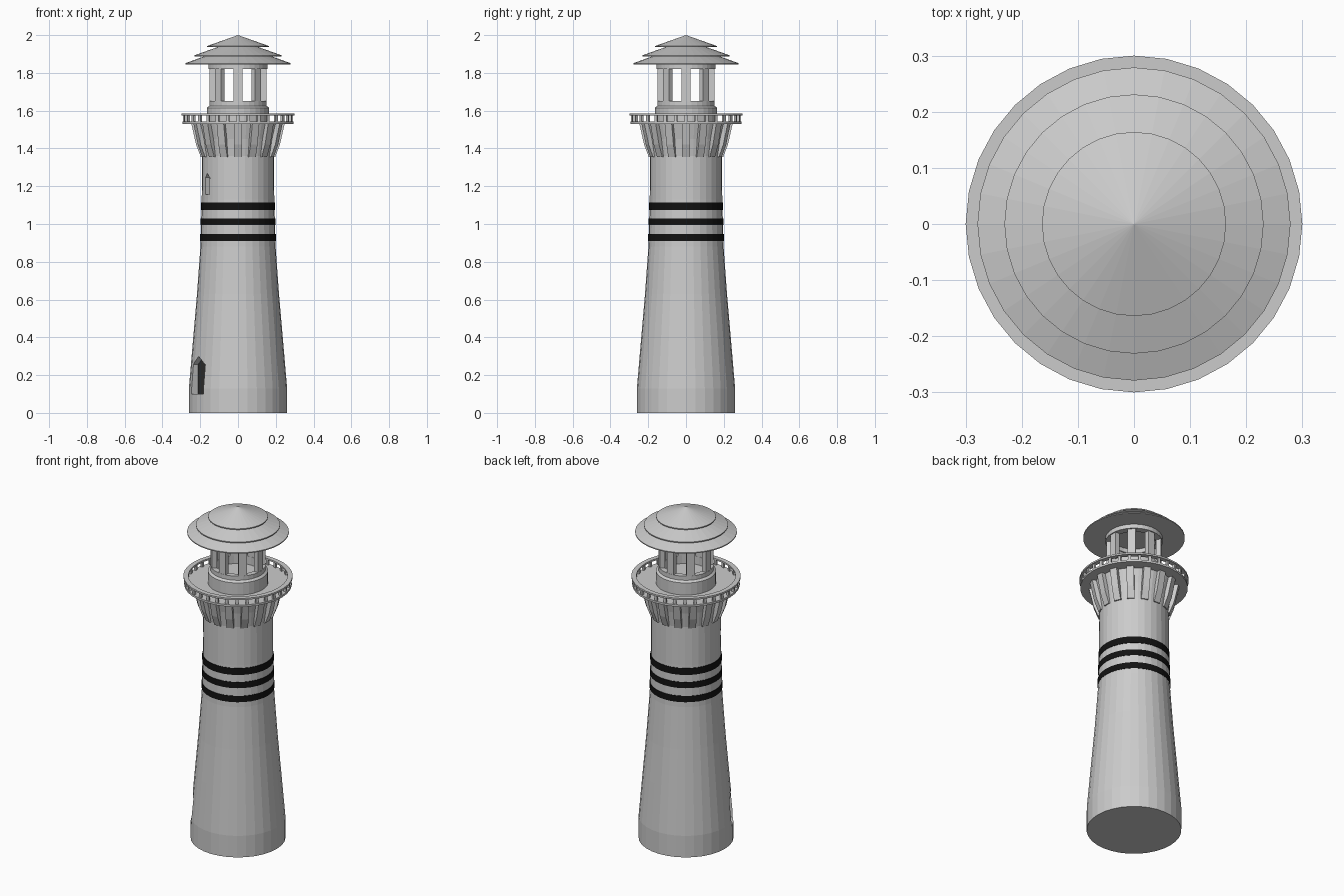
import bpy, bmesh
from math import sin, cos, pi, radians
from mathutils import Matrix

if "Cube" in bpy.data.objects:
    bpy.data.objects.remove(bpy.data.objects["Cube"])

SEG = 32

def material(name, color):
    m = bpy.data.materials.new(name)
    m.diffuse_color = color
    m.use_nodes = True
    m.node_tree.nodes["Principled BSDF"].inputs["Base Color"].default_value = m.diffuse_color
    return m

black = material("black", (0.006, 0.006, 0.006, 1))
dark = material("dark", (0.03, 0.03, 0.03, 1))

def finish(bm, name, mat=None):
    bmesh.ops.recalc_face_normals(bm, faces=bm.faces)
    me = bpy.data.meshes.new(name)
    bm.to_mesh(me)
    bm.free()
    ob = bpy.data.objects.new(name, me)
    bpy.context.collection.objects.link(ob)
    if mat:
        me.materials.append(mat)
    return ob

def lathe(name, profile, closed=False, mat=None):
    """Spin (radius, z) points; closed=True joins last to first for rings."""
    bm = bmesh.new()
    rows = []
    for r, z in profile:
        if r == 0:
            rows.append([bm.verts.new((0, 0, z))] * SEG)
        else:
            rows.append([bm.verts.new((r * cos(2 * pi * i / SEG), r * sin(2 * pi * i / SEG), z))
                         for i in range(SEG)])
    pairs = list(zip(rows, rows[1:])) + ([(rows[-1], rows[0])] if closed else [])
    for a, b in pairs:
        for i in range(SEG):
            j = (i + 1) % SEG
            bm.faces.new(list(dict.fromkeys((a[i], a[j], b[j], b[i]))))
    return finish(bm, name, mat)

def ring(name, r0, r1, z0, z1, mat=None):
    return lathe(name, [(r0, z0), (r1, z0), (r1, z1), (r0, z1)], True, mat)

def prism(bm, pts, axis_map, a, b):
    """Extrude a 2D outline between depths a and b."""
    lo = [bm.verts.new(axis_map(p, a)) for p in pts]
    hi = [bm.verts.new(axis_map(p, b)) for p in pts]
    bm.faces.new(lo)
    bm.faces.new(hi[::-1])
    for i in range(len(pts)):
        j = (i + 1) % len(pts)
        bm.faces.new((lo[i], lo[j], hi[j], hi[i]))

def radial(name, outline, width, count):
    """Repeat an upright (radius, z) outline of given width around the axis."""
    bm = bmesh.new()
    for k in range(count):
        c, s = cos(2 * pi * k / count), sin(2 * pi * k / count)
        prism(bm, outline, lambda p, t: (p[0] * c - t * s, p[0] * s + t * c, p[1]),
              -width / 2, width / 2)
    return finish(bm, name)

# Tower body
tower = lathe("tower", [(0, 0), (0.26, 0), (0.26, 0.13), (0.237, 0.4), (0.217, 0.63),
                        (0.199, 0.88), (0.192, 1.13), (0.191, 1.36), (0.205, 1.45),
                        (0.225, 1.53), (0, 1.53)])

# Pointed door and window recesses on the front left
ANG = radians(-90 - 58)

def pointed(name, width, z0, z1, z2, r0, r1, mat=None):
    w = width / 2
    c, s = cos(ANG), sin(ANG)
    bm = bmesh.new()
    prism(bm, [(-w, z0), (w, z0), (w, z1), (0, z2), (-w, z1)],
          lambda p, r: (r * c - p[0] * s, r * s + p[0] * c, p[1]), r0, r1)
    return finish(bm, name, mat)

for part, dims, depth in (("door", (0.12, 0.10, 0.255, 0.3), 0.208),
                          ("window", (0.042, 1.155, 1.245, 1.27), 0.165)):
    cutter = pointed(part + "_cutter", *dims, depth, 0.4)
    mod = tower.modifiers.new(part + "_recess", 'BOOLEAN')
    mod.operation = 'DIFFERENCE'
    mod.solver = 'EXACT'
    mod.object = cutter
    cutter.hide_render = True
    cutter.hide_viewport = True
pointed("door_panel", 0.12, 0.10, 0.255, 0.3, 0.2, 0.212, dark)

# Painted bands
for i, (z0, z1, r) in enumerate([(0.91, 0.947, 0.2), (0.994, 1.03, 0.198), (1.073, 1.113, 0.196)]):
    ring(f"band_{i + 1}", r - 0.012, r, z0, z1, black)

# Gallery: brackets, floor, balusters, rail
radial("gallery_brackets", [(0.18, 1.355), (0.197, 1.355), (0.222, 1.42), (0.247, 1.532), (0.18, 1.532)],
       0.04, 16)
lathe("gallery_floor", [(0, 1.53), (0.295, 1.53), (0.295, 1.542), (0, 1.542)])
radial("gallery_balusters", [(0.277, 1.54), (0.29, 1.54), (0.29, 1.576), (0.277, 1.576)], 0.016, 32)
ring("gallery_rail", 0.272, 0.3, 1.574, 1.584)

# Lantern room: stepped base, open posts, top ring
lathe("lantern_base", [(0, 1.54), (0.165, 1.54), (0.165, 1.615), (0.152, 1.625), (0.152, 1.65),
                       (0.122, 1.65), (0.122, 1.6), (0, 1.6)])
radial("lantern_posts", [(0.122, 1.645), (0.15, 1.645), (0.15, 1.825), (0.122, 1.825)], 0.045, 8)
ring("lantern_top_ring", 0.118, 0.157, 1.82, 1.85)

# Three-tier roof
lathe("roof", [(0, 2.0), (0.164, 1.942), (0.164, 1.936), (0.11, 1.936), (0.231, 1.893),
               (0.231, 1.887), (0.18, 1.887), (0.279, 1.851), (0.279, 1.845), (0, 1.845)])
